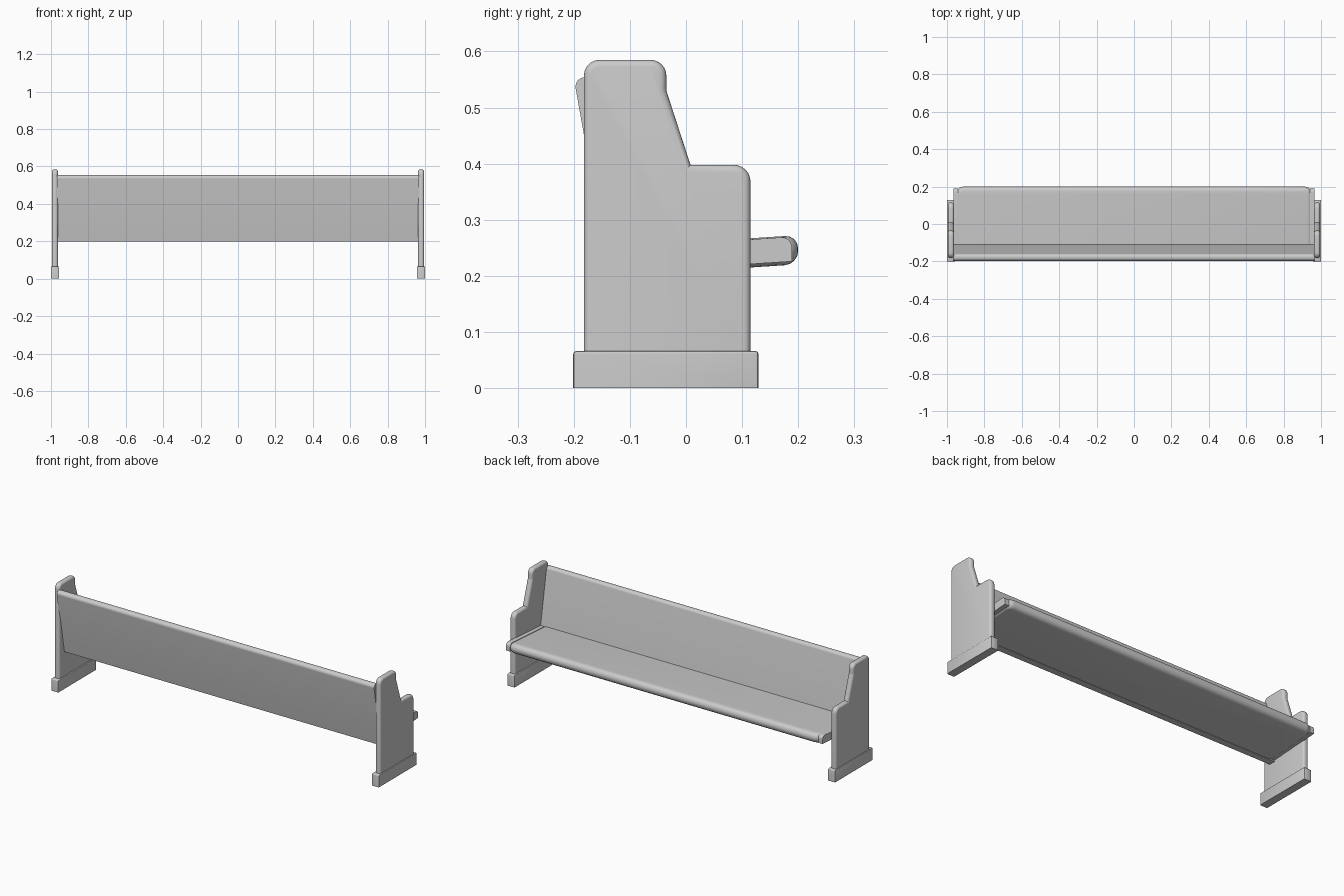
import bpy, bmesh, math
from mathutils import Vector

if "Cube" in bpy.data.objects:
    bpy.data.objects.remove(bpy.data.objects["Cube"])


def rounded(corners, seg=6):
    """Outline from (u, v, radius) corners, with arcs at rounded ones."""
    out = []
    n = len(corners)
    for i, (u, v, r) in enumerate(corners):
        p = Vector((u, v))
        if r == 0:
            out.append(p)
            continue
        a = (Vector(corners[i - 1][:2]) - p).normalized()
        b = (Vector(corners[(i + 1) % n][:2]) - p).normalized()
        half = a.angle(b) / 2
        centre = p + (a + b).normalized() * (r / math.sin(half))
        d = r / math.tan(half)
        s, e = p + a * d - centre, p + b * d - centre
        sweep = s.angle(e)
        for k in range(seg + 1):
            t = k / seg
            out.append(centre + (s * math.sin((1 - t) * sweep)
                                 + e * math.sin(t * sweep)) / math.sin(sweep))
    return out


def prism(name, outline, place, lo, hi, bevel=0, keep=None, seg=4):
    """Extrude an outline from lo to hi; bevel the rim edges passing keep."""
    bm = bmesh.new()
    rings = [[bm.verts.new(place(p.x, p.y, w)) for p in outline] for w in (lo, hi)]
    n = len(outline)
    caps = [bm.faces.new(r) for r in rings]
    for i in range(n):
        j = (i + 1) % n
        bm.faces.new((rings[0][i], rings[0][j], rings[1][j], rings[1][i]))
    bmesh.ops.recalc_face_normals(bm, faces=bm.faces)
    if bevel:
        rim = [e for f in caps for e in f.edges
               if keep is None or keep((e.verts[0].co + e.verts[1].co) / 2)]
        bmesh.ops.bevel(bm, geom=rim, offset=bevel, segments=seg,
                        profile=0.5, affect='EDGES', clamp_overlap=True)
    me = bpy.data.meshes.new(name)
    bm.to_mesh(me)
    bm.free()
    ob = bpy.data.objects.new(name, me)
    bpy.context.collection.objects.link(ob)
    bpy.context.view_layer.objects.active = ob
    ob.select_set(True)
    bpy.ops.object.shade_smooth_by_angle(angle=math.radians(35))
    ob.select_set(False)
    return ob


def side(u, v, w):          # side profile (y, z) extruded along x
    return (w, u, v)


def seat_mid(y):            # centre height of the tilted seat
    return 0.241 + 0.066 * (y - 0.115)


def plan(u, v, w):          # plan outline (x, y), tilted with the seat
    return (u, v, seat_mid(v) + w)


panel = rounded([(-0.182, 0.06, 0), (0.115, 0.06, 0), (0.115, 0.398, 0.03),
                 (0.008, 0.398, 0), (-0.035, 0.53, 0.03),
                 (-0.035, 0.585, 0.028), (-0.182, 0.585, 0.028)])
foot = rounded([(-0.201, 0, 0), (0.129, 0, 0), (0.129, 0.066, 0.005),
                (-0.201, 0.066, 0.005)], 3)
cleat = rounded([(-0.13, seat_mid(-0.13) - 0.02, 0), (0.189, seat_mid(0.189) - 0.02, 0),
                 (0.189, seat_mid(0.189) + 0.024, 0.018), (-0.13, seat_mid(-0.13) + 0.024, 0)])

for s, tag in ((-1, "left"), (1, "right")):
    # End panels with softened edges
    prism("end_panel_" + tag, panel, side, s * 0.963, s * 0.995, 0.012,
          lambda c: c.z > 0.061)
    # Plinth feet
    prism("foot_" + tag, foot, side, s * 0.956, s * 1.0, 0.004,
          lambda c: c.z > 0.01, 2)
    # Cleats carrying the seat ends
    prism("seat_cleat_" + tag, cleat, side, s * 0.94, s * 0.966)

# Tilted seat with bullnosed edge and rounded front corners
seat = rounded([(-0.951, -0.13, 0), (0.951, -0.13, 0),
                (0.951, 0.2, 0.04), (-0.951, 0.2, 0.04)])
prism("seat", seat, plan, -0.026, 0.026, 0.024, lambda c: c.y > -0.129)

# Leaning backrest with rounded top
back = rounded([(-0.137, 0.199, 0), (-0.1, 0.199, 0),
                (-0.162, 0.555, 0.017), (-0.2, 0.553, 0.017)], 8)
prism("backrest", back, side, -0.968, 0.968)
